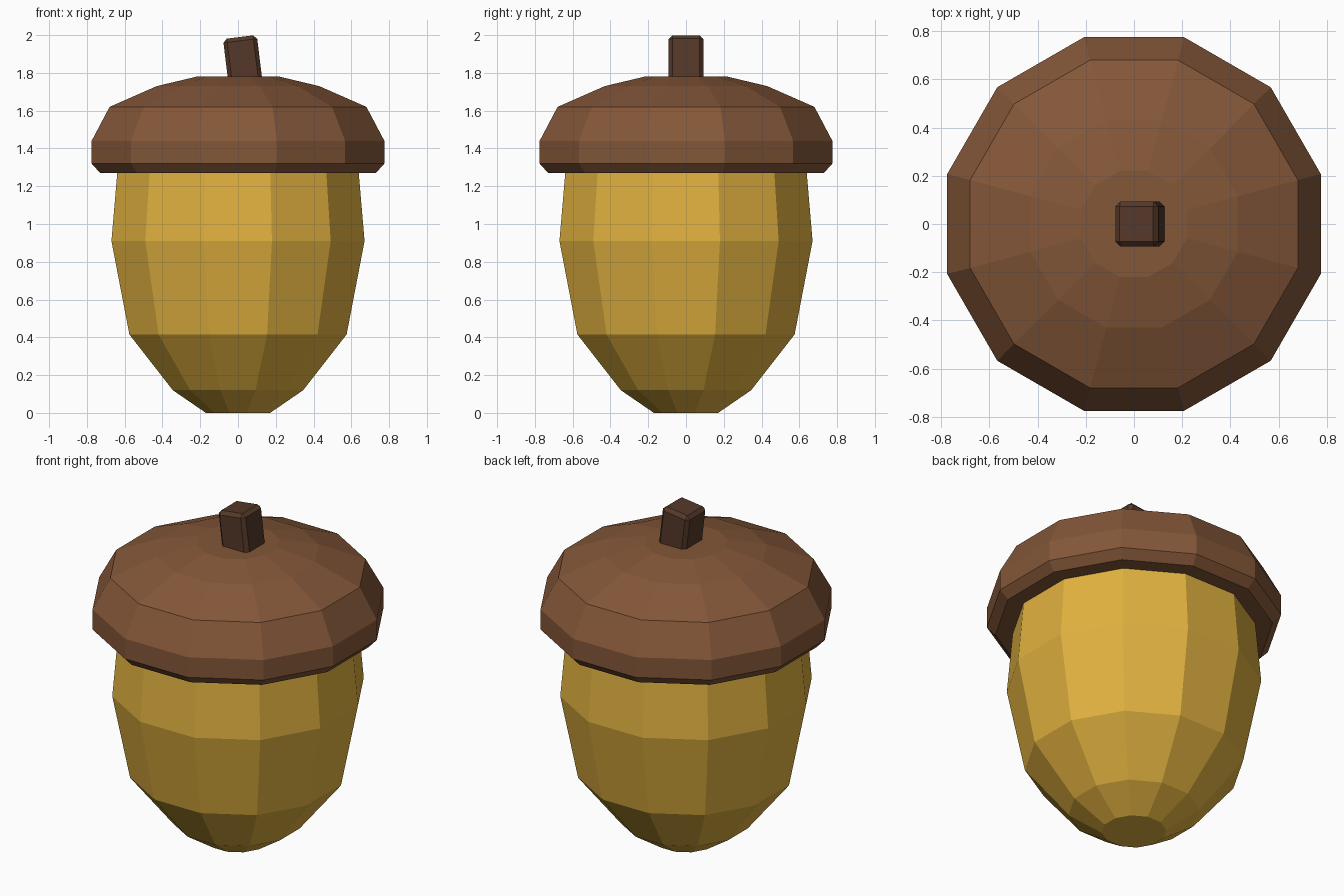
import bpy, bmesh
from math import cos, sin, pi, radians
from mathutils import Matrix

if "Cube" in bpy.data.objects:
    bpy.data.objects.remove(bpy.data.objects["Cube"])

SIDES = 12


def make_object(name, bm, color):
    bmesh.ops.recalc_face_normals(bm, faces=bm.faces)
    mesh = bpy.data.meshes.new(name)
    bm.to_mesh(mesh)
    bm.free()
    mat = bpy.data.materials.new(name + "_color")
    mat.diffuse_color = color
    mat.use_nodes = True
    mat.node_tree.nodes["Principled BSDF"].inputs["Base Color"].default_value = mat.diffuse_color
    mesh.materials.append(mat)
    obj = bpy.data.objects.new(name, mesh)
    bpy.context.collection.objects.link(obj)
    return obj


def lathe(name, profile, color):
    """Closed faceted solid from (half width, height) pairs, bottom to top."""
    bm = bmesh.new()
    rings = []
    for half_width, z in profile:
        r = half_width / cos(pi / SIDES)
        angles = [2 * pi * (i + 0.5) / SIDES for i in range(SIDES)]
        rings.append([bm.verts.new((r * cos(a), r * sin(a), z)) for a in angles])
    for low, high in zip(rings, rings[1:]):
        for i in range(SIDES):
            j = (i + 1) % SIDES
            bm.faces.new((low[i], low[j], high[j], high[i]))
    bm.faces.new(rings[0])
    bm.faces.new(rings[-1])
    return make_object(name, bm, color)


# Nut body, its top hidden inside the cap
lathe("nut", [(0.17, 0), (0.345, 0.12), (0.575, 0.415), (0.67, 0.91),
              (0.635, 1.32)], (0.75, 0.44, 0.05, 1))

# Cap with bevelled rim
lathe("cap", [(0.73, 1.27), (0.775, 1.32), (0.775, 1.44), (0.68, 1.62),
              (0.43, 1.73), (0.22, 1.78)], (0.23, 0.095, 0.04, 1))

# Tilted, bevelled stem
bm = bmesh.new()
bmesh.ops.create_cube(bm, size=1, matrix=Matrix.Diagonal((0.18, 0.185, 0.28, 1)))
bmesh.ops.bevel(bm, geom=bm.edges[:], offset=0.02, segments=1, affect='EDGES')
stem = make_object("stem", bm, (0.09, 0.04, 0.022, 1))
stem.location = (0.027, 0, 1.851)
stem.rotation_euler.y = radians(-7)
